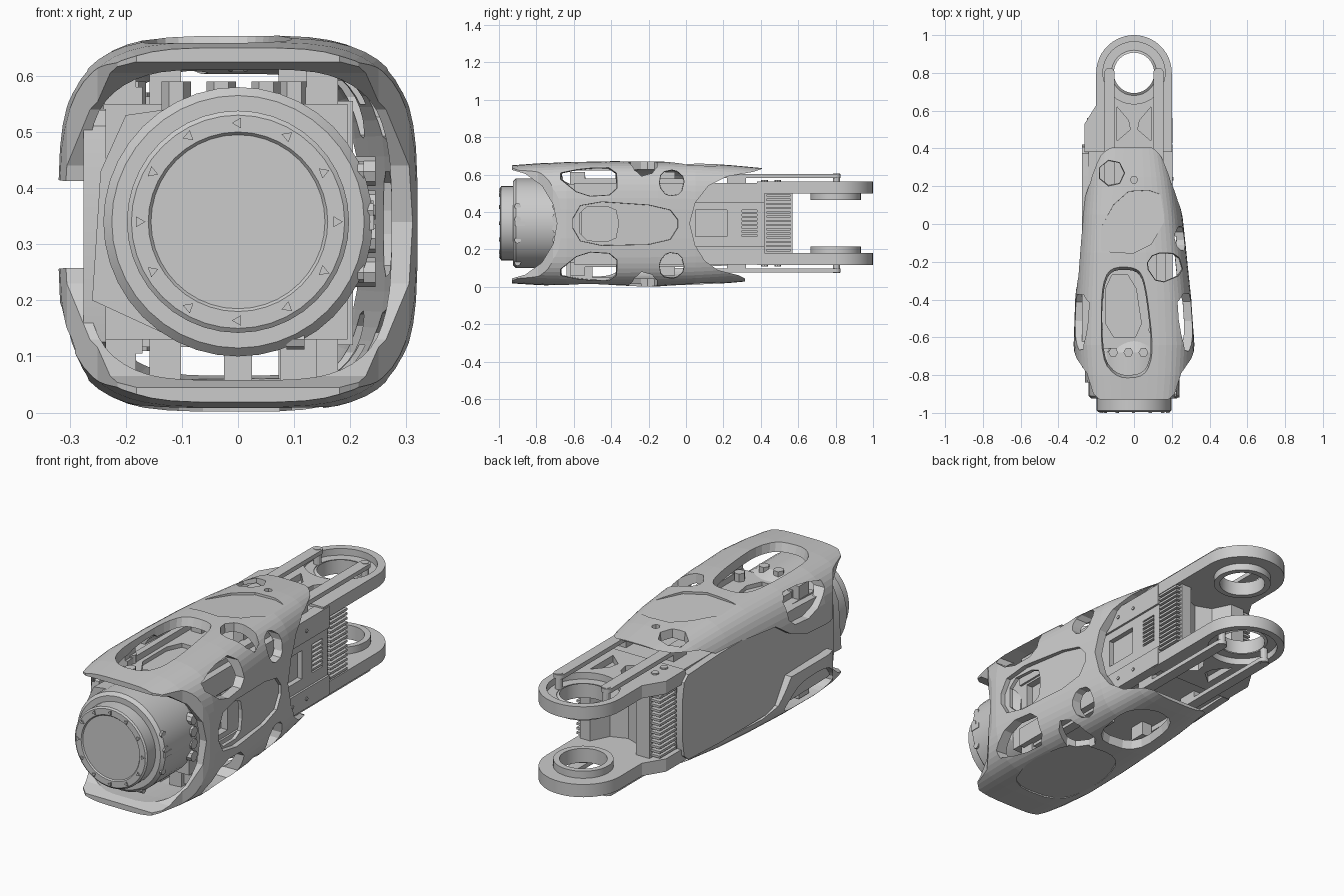
import bpy, bmesh, math
from mathutils import Matrix, Vector

if "Cube" in bpy.data.objects:
    bpy.data.objects.remove(bpy.data.objects["Cube"])

H = 0.68  # mirrored heights: z -> H - z


def finish(name, bm):
    bmesh.ops.remove_doubles(bm, verts=bm.verts, dist=1e-5)
    bmesh.ops.recalc_face_normals(bm, faces=bm.faces)
    me = bpy.data.meshes.new(name)
    bm.to_mesh(me)
    bm.free()
    ob = bpy.data.objects.new(name, me)
    bpy.context.collection.objects.link(ob)
    return ob


def at(axis, u, v, t):
    return {'x': (t, u, v), 'y': (u, t, v), 'z': (u, v, t)}[axis]


def prism(name, axis, pts, a, b, flare=1.0):
    """Extrude a polygon from a to b along an axis; flare scales the b end."""
    bm = bmesh.new()
    cu = sum(p[0] for p in pts) / len(pts)
    cv = sum(p[1] for p in pts) / len(pts)
    lo = [bm.verts.new(at(axis, u, v, a)) for u, v in pts]
    hi = [bm.verts.new(at(axis, cu + (u - cu) * flare, cv + (v - cv) * flare, b)) for u, v in pts]
    bm.faces.new(lo)
    bm.faces.new(hi)
    for i in range(len(pts)):
        j = (i + 1) % len(pts)
        bm.faces.new((lo[i], lo[j], hi[j], hi[i]))
    return finish(name, bm)


def box(name, x, y, z):
    return prism(name, 'z', [(x[0], y[0]), (x[1], y[0]), (x[1], y[1]), (x[0], y[1])], z[0], z[1])


def arc(cx, cy, r, a0=0, a1=360, n=32):
    m = n if a1 - a0 == 360 else n - 1
    return [(cx + r * math.cos(math.radians(a0 + (a1 - a0) * i / m)),
             cy + r * math.sin(math.radians(a0 + (a1 - a0) * i / m))) for i in range(n)]


def soft(pts, n=2):
    """Round the corners of a polygon by corner cutting."""
    for _ in range(n):
        out = []
        for i, p in enumerate(pts):
            q = pts[(i + 1) % len(pts)]
            out += [(p[0] * .78 + q[0] * .22, p[1] * .78 + q[1] * .22),
                    (p[0] * .22 + q[0] * .78, p[1] * .22 + q[1] * .78)]
        pts = out
    return pts


def lathe(name, axis, c, prof, n=40, closed=True):
    bm = bmesh.new()
    rings = [[bm.verts.new(at(axis, u, v, t)) for u, v in arc(c[0], c[1], r, n=n)] for r, t in prof]
    for k in range(len(rings) if closed else len(rings) - 1):
        A, B = rings[k], rings[(k + 1) % len(rings)]
        for i in range(n):
            j = (i + 1) % n
            bm.faces.new((A[i], A[j], B[j], B[i]))
    return finish(name, bm)


def tilt(ob, axis, angle, pivot):
    p = Matrix.Translation(Vector(pivot))
    ob.data.transform(p @ Matrix.Rotation(angle, 4, axis) @ p.inverted())
    return ob


def cut(ob, *cutters):
    bpy.context.view_layer.objects.active = ob
    for c in cutters:
        m = ob.modifiers.new("cut", 'BOOLEAN')
        m.operation, m.solver, m.object = 'DIFFERENCE', 'EXACT', c
        bpy.ops.object.modifier_apply(modifier=m.name)
        bpy.data.objects.remove(c)


# outer shell: tapered rounded-square tube (y, left, right, bottom, top)
SECT = [(-.96, .285, .285, .02, .648), (-.80, .308, .308, .01, .66), (-.64, .32, .32, .003, .668),
        (-.4, .312, .305, 0, .672), (-.15, .297, .278, .002, .671), (.05, .284, .256, .008, .664),
        (.25, .265, .222, .022, .65), (.44, .235, .18, .04, .632)]
bm = bmesh.new()
N, loops = 52, []
for t in (0, .042):
    rows = []
    for y, l, r, b, top in SECT:
        row = []
        for i in range(N):
            a = 2 * math.pi * (i + .5) / N
            c, s = math.cos(a), math.sin(a)
            w = (r if c > 0 else l) - t
            row.append(bm.verts.new((math.copysign(abs(c) ** .52, c) * w, y,
                       (b + top) / 2 + math.copysign(abs(s) ** .52, s) * ((top - b) / 2 - t))))
        rows.append(row)
    loops.append(rows)
ring = loops[0] + loops[1][::-1]
for k in range(len(ring)):
    A, B = ring[k], ring[(k + 1) % len(ring)]
    for i in range(N):
        j = (i + 1) % N
        bm.faces.new((A[i], A[j], B[j], B[i]))
shell = finish("outer_shell", bm)

# scooped shell ends, open left side and tapered front corners
half = [(-.93, .625), (-.86, .605), (-.77, .54), (-.71, .44)]
front = [(-1.2, .8), (-.93, .8)] + half + [(-.69, .34)] + [(y, H - .01 - z) for y, z in half[::-1]] + [(-.93, -.1), (-1.2, -.1)]
back = [(.41, .8), (.405, .63), (.36, .615), (.22, .59), (.12, .54), (.05, .45), (.02, .34), (.05, .22),
        (.1, .14), (.17, .09), (.28, .062), (.315, .045), (.315, -.1), (.8, -.1), (.8, .8)]
gap = [(-.9, .405), (-.5, .42), (-.38, .46), (-.28, .53), (0, .55), (.6, .55), (.6, .1),
       (-.2, .1), (-.3, .13), (-.38, .25), (-.9, .262)]
cut(shell, prism("c", 'x', front, -.6, .6), prism("c", 'x', back, -.6, .6), prism("c", 'x', gap, -.6, -.2))
for s in (-1, 1):
    cut(shell, prism("c", 'z', [(s * .33, -.63), (s * .305, -.71), (s * .25, -.79), (s * .215, -.9),
                                (s * .17, -.94), (s * .2, -1.1), (s * .5, -1.1), (s * .5, -.63)], -.2, .9))

# shell windows, mirrored top to bottom
slot = soft([(-.69, .6), (-.55, .49), (-.38, .5), (-.38, .635), (-.55, .63)], 1)
port = soft([(-.14, .54), (-.1, .49), (-.03, .5), (-.01, .58), (-.06, .625), (-.13, .61)], 1)
loop = soft([(-.74, .1), (-.66, .2), (-.44, .19), (-.36, .09), (-.42, .055), (-.66, .055)])
for f in (lambda z: z, lambda z: H - .01 - z):
    s = [(y, f(z)) for y, z in slot]
    cut(shell, prism("c", 'x', s, .14, .4, 1.15),
        prism("c", 'x', s if f(1) == 1 else loop, -.14, -.4, 1.08),
        prism("c", 'x', [(y, f(z)) for y, z in port], .12, .4, 1.15),
        prism("c", 'z', soft([(.07, -.22), (.13, -.31), (.26, -.26), (.23, -.16), (.11, -.16)], 1), f(.55), f(.72), 1.15))
oval = soft([(-.16, -.7), (-.08, -.79), (.05, -.78), (.09, -.66), (.05, -.33), (.01, -.26), (-.12, -.26), (-.16, -.36)])
panel = prism("c", 'z', soft([(-.24, -.14), (-.07, .17), (.12, .18), (.2, .08), (.06, -.16)], 1), .651, .74)
cut(shell, prism("c", 'z', oval, .58, .70, 1.16),
    prism("c", 'z', arc(-.12, .27, .062, n=7), .55, .72, 1.25),
    prism("c", 'z', arc(0, .235, .02, n=6), .55, .72),
    tilt(panel, 'X', -.047, (0, .02, .651)),
    prism("c", 'z', soft([(-.12, -.12), (.1, -.14), (.14, .1), (.04, .2), (-.1, .16)]), .1, -.05, 1.2),
    prism("c", 'z', soft([(-.17, -.74), (.12, -.76), (.2, -.55), (.15, -.24), (-.1, -.22), (-.2, -.45)]), .015, -.05))
# right side pocket with an opening in its front half
pocket = prism("c", 'x', soft([(-.62, .34), (-.55, .22), (-.1, .23), (-.03, .34), (-.1, .43), (-.55, .46)], 1), .274, .5, 1.1)
cut(shell, tilt(pocket, 'Z', .075, (.274, -.33, 0)),
    prism("c", 'x', soft([(-.57, .25), (-.38, .24), (-.36, .34), (-.38, .43), (-.57, .43)], 1), .15, .5))

# front drum: recessed disc face, collar and housing
lathe("front_drum", 'y', (0, .34), [(0, -.988), (.155, -.988), (.16, -.994), (.19, -.994), (.198, -.988), (.198, -.925),
      (.225, -.925), (.24, -.91), (.24, -.68), (.2, -.6), (0, -.6)], closed=False)
for i in range(12):
    a = math.radians(30 * i)
    prism("face_screw", 'y', arc(.176 * math.cos(a), .34 + .176 * math.sin(a), .011, 20 * i, 20 * i + 360, 3), -1, -.98)
for z in (.13, .25, .36, .43):
    x = math.sqrt(.24 ** 2 - (z - .34) ** 2)
    prism("collar_bolt", 'x', arc(-.9, z, .018, n=8), x - .03, x + .002)
for z in (.25, .31, .37, .43):
    prism("side_bolt", 'x', arc(-.69, z, .026, n=8), .15, .245)
prism("drum_side_block", 'y', [(-.26, .2), (-.13, .14), (-.13, .54), (-.2, .53), (-.245, .43)], -.84, -.6, .95)
box("drum_key", (.2, .242), (-.915, -.86), (.325, .35))

# inner body, cover plate and mounting feet
body = box("inner_body", (-.24, .195), (-.66, .42), (.13, .55))
cut(body, box("c", (.17, .3), (.05, .22), (.27, .41)), box("c", (.17, .3), (.3, .38), (.27, .41)),
    box("c", (.16, .3), (-.56, -.36), (.24, .44)),
    prism("c", 'z', soft([(-.15, -.6), (.05, -.6), (0, -.27), (-.15, -.27)], 1), .53, .6))
prism("left_cover", 'x', soft([(-.76, .13), (-.7, .11), (.36, .11), (.42, .16), (.42, .5), (.36, .55), (-.7, .55), (-.76, .5)], 1), -.275, -.235)
for z0, z1 in ((.12, .215), (.45, .555)):
    box("right_rail", (.15, .205), (-.6, .42), (z0, z1))
    for y in (.07, .13, .24):
        prism("rail_screw", 'x', arc(y, (z0 + z1) / 2, .009, n=6), .2, .21)
for i in range(6):
    box("vent_bar", (.16, .198), (.3, .38), (.28 + i * .022, .29 + i * .022))
for x, y in ((-.21, -.58), (.15, -.58), (-.13, -.1), (.1, -.1)):
    for z in ((.06, .14), (.54, .615)):
        box("mount_foot", (x - .028, x + .028), (y - .04, y + .04), z)
box("lower_post", (-.025, .025), (-.64, -.56), (.04, .14))
box("lower_post", (.075, .14), (-.64, -.5), (.04, .14))
for x0, x1 in ((-.2, -.17), (.12, .17)):
    box("edge_strip", (x0, x1), (-.62, .1), (.105, .14))
    box("edge_strip", (x0, x1), (-.62, .1), (.54, .58))
for x, y in ((-.19, -.56), (.1, -.56), (-.11, -.68), (-.03, -.68), (.05, -.68)):
    prism("top_bolt", 'z', arc(x, y, .026, n=6), .5, .59)

# rear block with curved hollow and cooling fins
prism("rear_block", 'z', [(.18, .4), (.18, .57), (.125, .57), (.08, .48), (0, .45), (-.08, .48), (-.125, .57), (-.2, .57), (-.2, .4)], .15, .53)
for i in range(14):
    z = .19 + i * .0225
    for x in ((.16, .205), (-.25, -.18)):
        box("cooling_fin", x, (.43, .56), (z, z + .011))

# fork arms: plate with recessed ring, boss, strap rails and pins
for f in (lambda z: z, lambda z: H - z):
    arm = prism("fork_arm", 'z', arc(0, .8, .2, 0, 180, 24) + [(-.2, .63), (-.262, .53), (-.262, .38), (.2, .38)], f(.5), f(.563))
    cut(arm, prism("c", 'z', arc(0, .8, .165), f(.53), f(.6)), prism("c", 'z', arc(0, .8, .12), f(.4), f(.6)),
        prism("c", 'z', [(-.09, .62), (-.03, .55), (-.02, .5), (-.09, .44)], f(.53), f(.6)),
        prism("c", 'z', [(.09, .62), (.03, .55), (.02, .5), (.09, .44)], f(.53), f(.6)))
    lathe("fork_boss", 'z', (0, .8), [(.107, f(.465)), (.135, f(.465)), (.135, f(.515)), (.107, f(.535))])
    for x in (-.13, .13):
        prism("strap_rail", 'z', arc(x, .8, .027, 0, 180, 10) + [(x - .027, .15), (x + .027, .15)], f(.583), f(.604))
        prism("strap_pin", 'z', arc(x, .805, .018, n=12), f(.52), f(.606))
        box("strap_base", (x - .027, x + .027), (.22, .32), (f(.54), f(.59)))
    for y in (.42, .49):
        prism("arm_bolt", 'z', arc(-.175, y, .018, n=8), f(.55), f(.57))

# crisp edges, smooth round parts
for ob in bpy.data.objects:
    ob.select_set(ob.type == 'MESH' and ob != shell)
bpy.context.view_layer.objects.active = body
bpy.ops.object.shade_smooth_by_angle(angle=math.radians(25))
